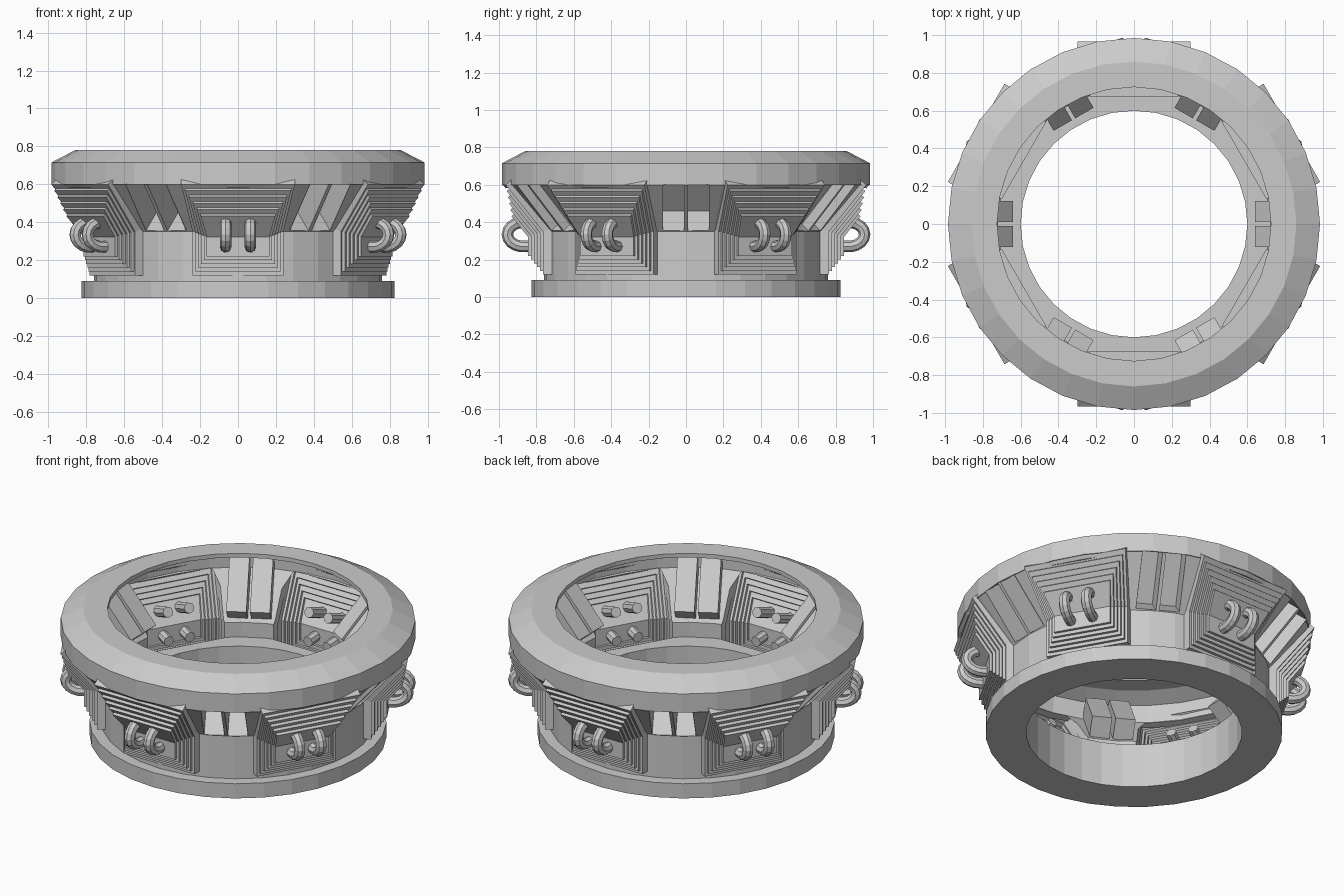
import bpy, bmesh
from math import radians, cos, sin, atan2, hypot, tan
from mathutils import Matrix, Vector

if "Cube" in bpy.data.objects:
    bpy.data.objects.remove(bpy.data.objects["Cube"])

def finish(name, bm):
    bmesh.ops.remove_doubles(bm, verts=bm.verts, dist=1e-5)
    bmesh.ops.recalc_face_normals(bm, faces=bm.faces)
    me = bpy.data.meshes.new(name)
    bm.to_mesh(me)
    bm.free()
    ob = bpy.data.objects.new(name, me)
    bpy.context.collection.objects.link(ob)
    return ob

def bridge(bm, loops):
    for a, b in zip(loops, loops[1:]):
        n = len(a)
        for i in range(n):
            bm.faces.new((a[i], a[(i + 1) % n], b[(i + 1) % n], b[i]))

def add_loop(bm, pts, ang):
    m = Matrix.Rotation(ang, 4, 'Z')
    return [bm.verts.new(m @ Vector(p)) for p in pts]

# Ring body: closed (radius, z) profile turned in 32 steps
profile = [(.6, 0), (.825, 0), (.825, .09), (.76, .09), (.76, .35), (.98, .6),
           (.985, .6), (.985, .715), (.86, .78), (.725, .78), (.725, .755),
           (.84, .755), (.93, .71), (.93, .6), (.72, .36), (.72, .27), (.6, .27)]
bm = bmesh.new()
rings = [add_loop(bm, [(r, 0, z) for r, z in profile], radians(k * 11.25)) for k in range(32)]
bridge(bm, rings + rings[:1])
body = finish("ring_body", bm)

# Bent panel outline: upright below, leaning out above the bend
R0, ZB, ZT, LEAN, RISE = .765, .35, .6, .2, .25
L = hypot(LEAN, RISE)
SR, SZ = LEAN / L, RISE / L
HALF = tan(atan2(LEAN, RISE) / 2)
WB, WT = .24, .30
STEPS, H = 5, .016

def outline(i, h, shrink=0):
    t = i * .03 + shrink
    side = i * .015 + shrink
    wb = WB - side
    wt = WB + (WT - WB) * (L - t) / L - side
    zb = .12 + i * .02 + shrink
    bend = ZB - h * HALF
    tr, tz = R0 + LEAN + h * SZ - t * SR, ZT - h * SR - t * SZ
    return [(R0 + h, -wb, zb), (R0 + h, wb, zb), (R0 + h, wb, bend),
            (tr, wt, tz), (tr, -wt, tz), (R0 + h, -wb, bend)]

def caps(bm, v):
    bm.faces.new((v[0], v[1], v[2], v[5]))
    bm.faces.new((v[5], v[2], v[3], v[4]))

panel_angles = [radians(-90 + 60 * k) for k in range(6)]
gap_angles = [radians(60 * k) for k in range(6)]

# Cutters for the panel openings and the window slots
bm = bmesh.new()
for a in panel_angles:
    outer, inner = outline(0, .03, .006), outline(0, -.09, .006)
    clamp = lambda pts: [(x, y, min(z, .599)) for x, y, z in pts]
    lo, li = add_loop(bm, clamp(outer), a), add_loop(bm, clamp(inner), a)
    bridge(bm, [lo, li])
    caps(bm, lo)
    caps(bm, li)
panel_cutter = finish("panel_cutter", bm)

SLOT = [(.76, .355), (.64, .46), (.855, .70), (.975, .6)]   # outer low, inner low, inner top, outer top
SLOT_Y = [(-.122, -.01), (.01, .122)]
bm = bmesh.new()
for a in gap_angles:
    for y0, y1 in SLOT_Y:
        cut = [(.80, .32), SLOT[1], SLOT[2], SLOT[3], (1.0, .58)]
        l0 = add_loop(bm, [(r, y0, z) for r, z in cut], a)
        l1 = add_loop(bm, [(r, y1, z) for r, z in cut], a)
        bridge(bm, [l0, l1])
        bm.faces.new(l0)
        bm.faces.new(l1)
slot_cutter = finish("slot_cutter", bm)

for c in (panel_cutter, slot_cutter):
    m = body.modifiers.new(c.name, 'BOOLEAN')
    m.operation, m.solver, m.object = 'DIFFERENCE', 'EXACT', c
    c.hide_render = True
dg = bpy.context.evaluated_depsgraph_get()
cut_mesh = bpy.data.meshes.new_from_object(body.evaluated_get(dg))
body.modifiers.clear()
body.data = cut_mesh
for c in (panel_cutter, slot_cutter):
    bpy.data.objects.remove(c)

# Stepped panels: nested frames rising outward, open behind
for k, a in enumerate(panel_angles):
    bm = bmesh.new()
    loops = [add_loop(bm, outline(0, -.06), a), add_loop(bm, outline(0, 0), a)]
    for i in range(1, STEPS + 1):
        loops.append(add_loop(bm, outline(i, (i - 1) * H), a))
        loops.append(add_loop(bm, outline(i, i * H), a))
    bridge(bm, loops)
    caps(bm, loops[-1])
    finish(f"stepped_panel_{k}", bm)

# Window pockets: boxes open outward, standing proud inside
for k, a in enumerate(gap_angles):
    bm = bmesh.new()
    for y0, y1 in SLOT_Y:
        l0 = add_loop(bm, [(r, y0, z) for r, z in SLOT], a)
        l1 = add_loop(bm, [(r, y1, z) for r, z in SLOT], a)
        for i in range(3):
            bm.faces.new((l0[i], l0[i + 1], l1[i + 1], l1[i]))
        bm.faces.new(l0)
        bm.faces.new(l1)
    finish(f"window_pocket_{k}", bm)

# Hooked pipes, two per panel, running through the panel face
ARC = [(.87 + .085 * cos(radians(t)), .335 + .065 * sin(radians(t))) for t in range(80, -101, -20)]
PATH = [(.78, .44)] + ARC + [(.77, .265)]
SIDES, TUBE = 8, .031
for k, a in enumerate(panel_angles):
    bm = bmesh.new()
    for y in (-.065, .065):
        loops = []
        for i, (r, z) in enumerate(PATH):
            p, q = PATH[max(i - 1, 0)], PATH[min(i + 1, len(PATH) - 1)]
            d = Vector((q[0] - p[0], q[1] - p[1])).normalized()
            pts = []
            for s in range(SIDES):
                u = radians(360 / SIDES * s)
                n = TUBE * cos(u)
                pts.append((r - d.y * n, y + TUBE * sin(u), z + d.x * n))
            loops.append(add_loop(bm, pts, a))
        bridge(bm, loops)
        bm.faces.new(loops[0])
        bm.faces.new(loops[-1])
    finish(f"hook_pipes_{k}", bm)
